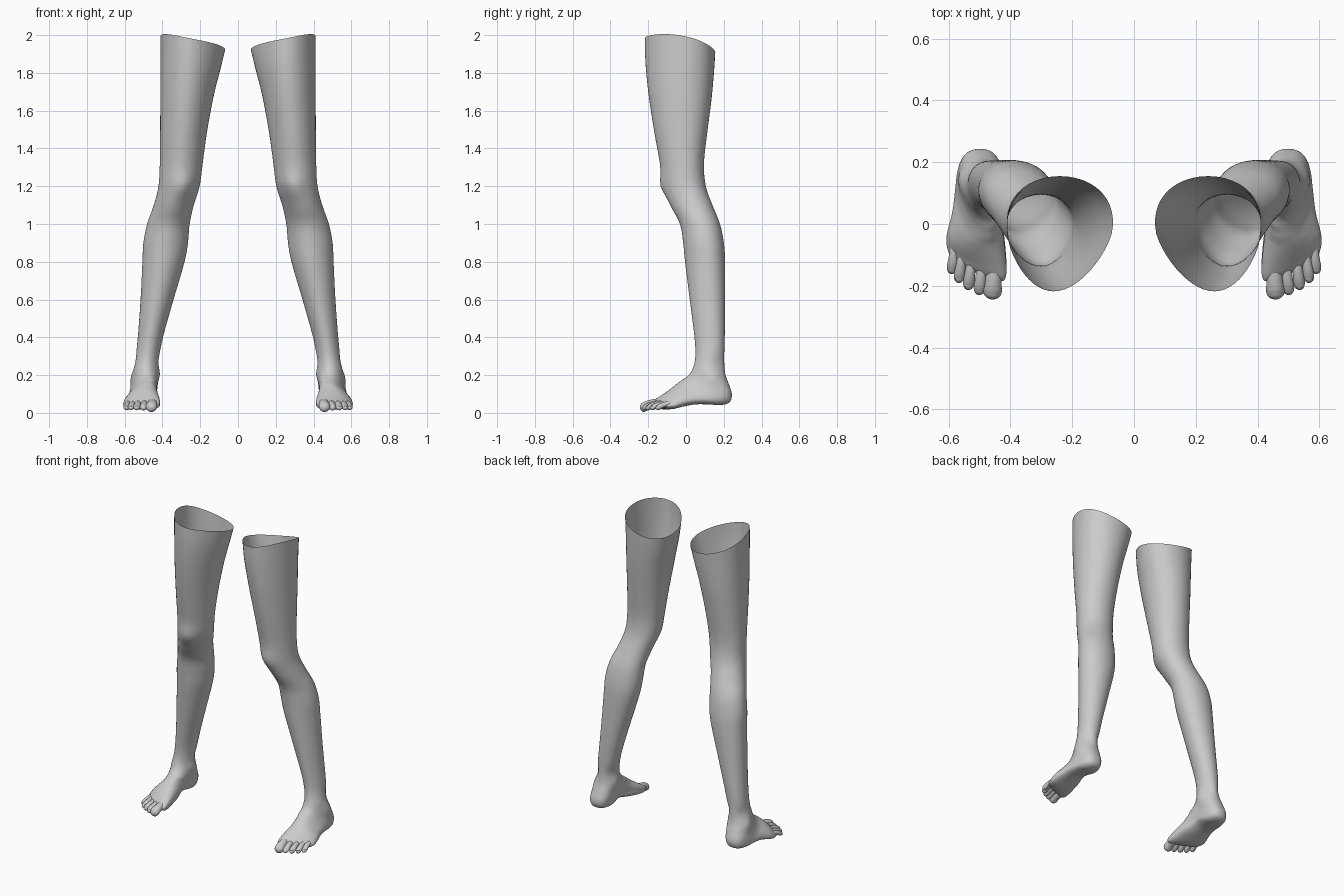
import bpy, bmesh, math
from mathutils import Vector

if "Cube" in bpy.data.objects:
    bpy.data.objects.remove(bpy.data.objects["Cube"])


def clamp(v):
    return max(0.0, min(1.0, v))


def smooth_rows(rows, n):
    # Catmull-Rom interpolation between neighbouring rows
    out = []
    for i in range(len(rows) - 1):
        r0, r1 = rows[max(i - 1, 0)], rows[i]
        r2, r3 = rows[i + 1], rows[min(i + 2, len(rows) - 1)]
        for k in range(n):
            t = k / n
            out.append([0.5 * (2 * b + (c - a) * t + (2 * a - 5 * b + 4 * c - d) * t * t
                        + (3 * b - a - 3 * c + d) * t ** 3)
                        for a, b, c, d in zip(r0, r1, r2, r3)])
    out.append(list(rows[-1]))
    return out


def loft(name, rings, cap_start=False, cap_end=True):
    bm = bmesh.new()
    loops = [[bm.verts.new(p) for p in ring] for ring in rings]
    for a, b in zip(loops, loops[1:]):
        n = len(a)
        for i in range(n):
            bm.faces.new((a[i], a[(i + 1) % n], b[(i + 1) % n], b[i]))
    if cap_start:
        bm.faces.new(loops[0])
    if cap_end:
        bm.faces.new(loops[-1])
    return finish(name, bm)


def finish(name, bm):
    bmesh.ops.recalc_face_normals(bm, faces=bm.faces)
    for f in bm.faces:
        f.smooth = True
    me = bpy.data.meshes.new(name)
    bm.to_mesh(me)
    bm.free()
    ob = bpy.data.objects.new(name, me)
    bpy.context.collection.objects.link(ob)
    ob.modifiers.new("both_sides", 'MIRROR').use_mirror_merge = False
    return ob


# Leg and foot sections: inner x, outer x, front y, front z, back y, back z
ROWS = [
    (.072, .408, -.218, 1.98, .155, 1.91),
    (.095, .408, -.215, 1.86, .148, 1.80),
    (.130, .410, -.200, 1.70, .135, 1.66),
    (.165, .411, -.170, 1.50, .112, 1.48),
    (.188, .413, -.138, 1.32, .095, 1.32),
    (.204, .420, -.122, 1.20, .105, 1.20),
    (.235, .445, -.083, 1.10, .140, 1.10),
    (.257, .480, -.032, 1.00, .180, 1.00),
    (.266, .500, -.015, .90, .200, .90),
    (.284, .505, -.005, .80, .207, .80),
    (.342, .515, .020, .60, .207, .60),
    (.398, .530, .045, .40, .205, .40),
    (.416, .542, .050, .30, .202, .29),
    (.420, .556, .036, .235, .207, .21),
    (.424, .562, .014, .200, .226, .155),
    (.428, .568, -.012, .180, .243, .100),
    (.429, .574, -.030, .167, .232, .058),
    (.428, .578, -.045, .157, .190, .042),
    (.427, .584, -.062, .143, .120, .044),
    (.424, .592, -.082, .126, .050, .044),
    (.418, .602, -.105, .106, -.020, .034),
    (.414, .606, -.132, .082, -.085, .020),
    (.420, .598, -.152, .064, -.130, .020),
    (.440, .580, -.162, .050, -.150, .030),
]

# Local bumps: centre, push direction, radius (knee caps, ankle bones, calf, Achilles hollows)
BUMPS = [
    ((.285, -.125, 1.20), (0, -.014, 0), .06),
    ((.420, .125, .205), (-.008, 0, 0), .035),
    ((.560, .145, .185), (.007, 0, 0), .035),
    ((.430, .180, .270), (.012, 0, 0), .05),
    ((.535, .180, .260), (-.012, 0, 0), .05),
    ((.430, .060, .055), (.014, 0, .010), .06),
]


def leg_ring(row, n=48):
    xi, xo, yf, zf, yb, zb = row
    xm, hw = (xi + xo) / 2, (xo - xi) / 2
    foot = clamp((.22 - zb) / .12)
    shear = .45 * clamp((.1 - yb) / .2) * foot
    top = clamp((zf - 1.6) / .38) ** 2
    egg = .13 + .09 * top
    power = 1 - .18 * foot
    ring = []
    for i in range(n):
        a = 2 * math.pi * i / n
        c = math.copysign(abs(math.cos(a)) ** power, math.cos(a))
        s = math.copysign(abs(math.sin(a)) ** power, math.sin(a))
        x = xm + s * hw * (1 - egg * c) - .022 * foot * max(c, 0)
        x += .02 * top * max(c, 0)
        y = (yf + yb) / 2 + c * (yf - yb) / 2 + shear * (x - .50)
        z = (zf + zb) / 2 + c * (zf - zb) / 2
        z += top * (.2 * (x - .24) + .02 * s * s)
        p = Vector((x, y, z))
        for centre, push, r in BUMPS:
            d = (p - Vector(centre)).length / r
            p += Vector(push) * math.exp(-d * d)
        ring.append(p)
    return ring


loft("legs", [leg_ring(r) for r in smooth_rows(ROWS, 4)])

# Toes: base x, base y, tip x, tip y, radius
TOES = {
    "big_toes": (.450, -.120, .460, -.244, .030),
    "second_toes": (.490, -.115, .502, -.230, .0195),
    "third_toes": (.522, -.095, .538, -.214, .0185),
    "fourth_toes": (.552, -.075, .569, -.191, .0178),
    "little_toes": (.576, -.050, .592, -.162, .0175),
}
# Toe profile: position along toe, width factor, centre height
PROFILE = [(0, .95, .052), (.35, .88, .050), (.6, .92, .043), (.78, 1.0, .034),
           (.90, .86, .028), (.97, .52, .026), (1, .12, .026)]


def toe(name, bx, by, tx, ty, r):
    along = Vector((tx - bx, ty - by, 0))
    side = Vector((-along.y, along.x, 0)).normalized()
    rings = []
    for t, w, z in smooth_rows(PROFILE, 3):
        centre = Vector((bx, by, max(z, r * .9 + .003))) + along * t
        rings.append([centre + side * (math.cos(a) * r * w)
                      + Vector((0, 0, math.sin(a) * r * w * .9))
                      for a in (2 * math.pi * i / 20 for i in range(20))])
    loft(name, rings, cap_start=True)

    # Nail: thin flattened dome on top of the toe tip
    bm = bmesh.new()
    bmesh.ops.create_uvsphere(bm, u_segments=16, v_segments=8, radius=1)
    t = 1 - .72 * r / along.length
    pos = Vector((bx, by, max(.028, r * .9 + .003) + r * .62)) + along * t
    d = along.normalized()
    up = (Vector((0, 0, 1)) + d * .55).normalized()
    fwd = side.cross(up)
    for v in bm.verts:
        c = v.co.copy()
        v.co = pos + side * c.x * r * .58 + fwd * c.y * r * .6 + up * c.z * r * .2
    finish(name.replace("toes", "toenails"), bm)


for name, spec in TOES.items():
    toe(name, *spec)
